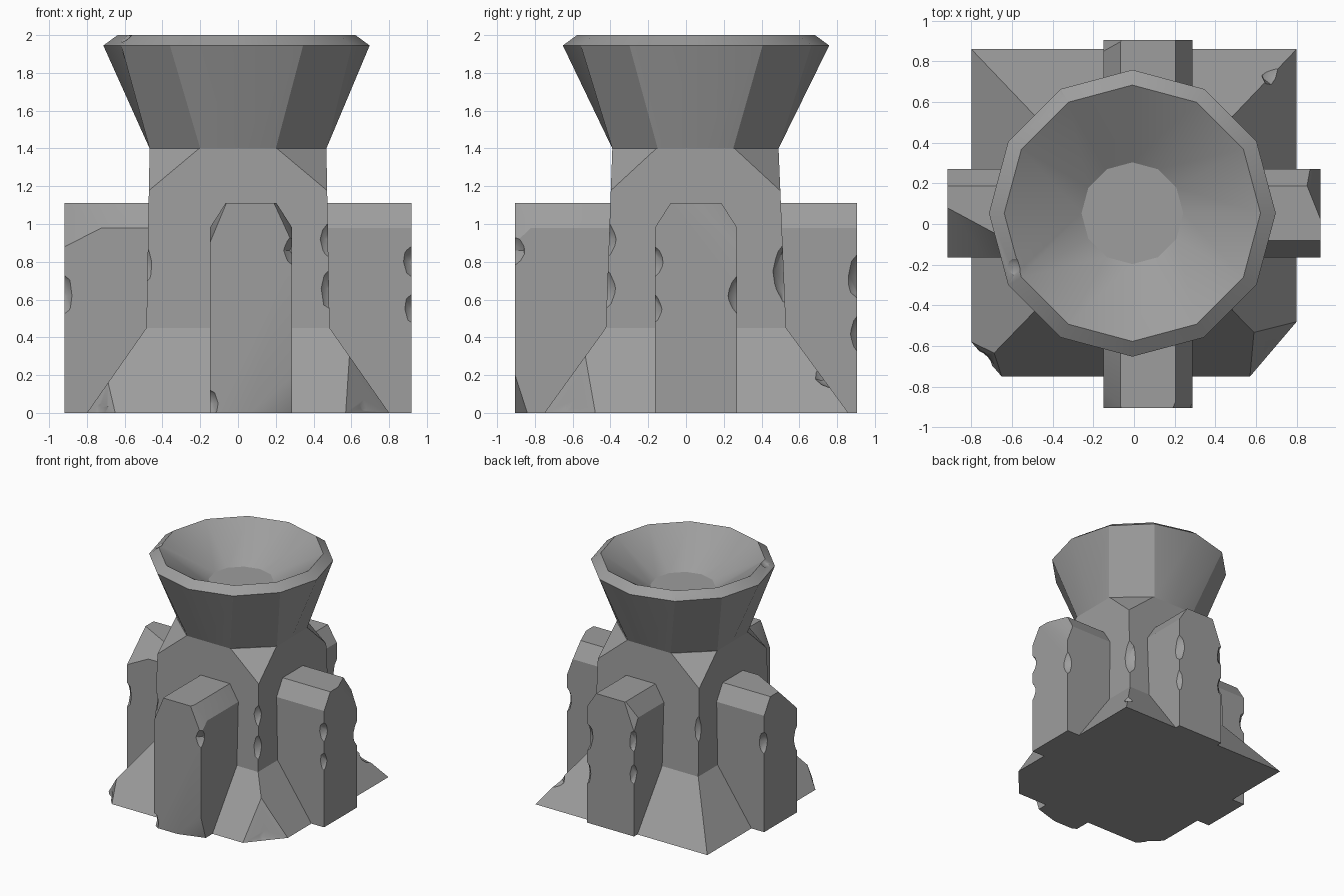
import bpy, bmesh, math, random
from mathutils import Vector

if "Cube" in bpy.data.objects:
    bpy.data.objects.remove(bpy.data.objects["Cube"])

random.seed(4)
CY = 0.053  # the tower sits slightly behind the centre

stone = bpy.data.materials.new("dark_stone")
stone.diffuse_color = (0.34, 0.34, 0.34, 1)
stone.use_nodes = True
stone.node_tree.nodes["Principled BSDF"].inputs["Base Color"].default_value = stone.diffuse_color


def finish(name, bm):
    bmesh.ops.recalc_face_normals(bm, faces=bm.faces[:])
    me = bpy.data.meshes.new(name)
    bm.to_mesh(me)
    bm.free()
    me.materials.append(stone)
    ob = bpy.data.objects.new(name, me)
    bpy.context.collection.objects.link(ob)
    return ob


def loft(rings):
    """Solid skinned through closed rings of points."""
    bm = bmesh.new()
    vs = [[bm.verts.new(p) for p in r] for r in rings]
    n = len(vs[0])
    for a, b in zip(vs, vs[1:]):
        for i in range(n):
            j = (i + 1) % n
            bm.faces.new((a[i], a[j], b[j], b[i]))
    bm.faces.new(vs[0][::-1])
    bm.faces.new(vs[-1])
    bmesh.ops.recalc_face_normals(bm, faces=bm.faces[:])
    return bm


def rect(x, y0, y1, z):
    return [(-x, y0, z), (x, y0, z), (x, y1, z), (-x, y1, z)]


def cut(bm, a, b, c):
    """Break a piece off a convex solid along the plane through three points."""
    a, b, c = Vector(a), Vector(b), Vector(c)
    mid = sum((v.co for v in bm.verts), Vector()) / len(bm.verts)
    n = (b - a).cross(c - a).normalized()
    if n.dot(mid - a) > 0:
        n = -n
    geom = bm.verts[:] + bm.edges[:] + bm.faces[:]
    res = bmesh.ops.bisect_plane(bm, geom=geom, plane_co=a, plane_no=n, clear_outer=True)
    edges = [e for e in res["geom_cut"] if isinstance(e, bmesh.types.BMEdge)]
    bmesh.ops.contextual_create(bm, geom=edges)


def chip(ob, spots):
    """Scoop small dents from edges: each spot is x, y, z, radius, height stretch."""
    for x, y, z, r, s in spots:
        bm = bmesh.new()
        bmesh.ops.create_icosphere(bm, subdivisions=2, radius=r * 1.1)
        for v in bm.verts:
            v.co *= random.uniform(0.95, 1.05)
            v.co = Vector((v.co.x + x, v.co.y + y, v.co.z * s + z))
        tool = finish("chip_cutter", bm)
        tool.hide_render = True
        mod = ob.modifiers.new("chip", "BOOLEAN")
        mod.operation, mod.solver, mod.object = "DIFFERENCE", "EXACT", tool
        bpy.context.view_layer.update()
        dg = bpy.context.evaluated_depsgraph_get()
        me = bpy.data.meshes.new_from_object(ob.evaluated_get(dg))
        ob.modifiers.clear()
        ob.data = me
        bpy.data.objects.remove(tool)


# flared square foot with two broken front corners
foot = loft([rect(0.80, -0.75, 0.86, 0), rect(0.485, -0.425, 0.53, 0.45)])
cut(foot, (0.57, -0.75, 0), (0.80, -0.48, 0), (0.59, -0.533, 0.30))
cut(foot, (-0.65, -0.75, 0), (-0.80, -0.58, 0), (-0.688, -0.634, 0.16))
foot = finish("flared_foot", foot)
chip(foot, [(0.76, -0.70, 0.10, 0.14, 1.0), (-0.79, -0.72, 0.03, 0.10, 1.0),
            (0.70, 0.76, 0.22, 0.08, 1.0)])

# square column, corners cut to meet the round bowl
col = loft([rect(0.485, -0.425, 0.53, 0.45), rect(0.468, -0.39, 0.49, 1.4)])
for sx in (-1, 1):
    for y, d in ((-0.395, 1), (0.495, -1)):
        cut(col, (sx * 0.20, y, 1.4), (sx * 0.47, y + d * 0.24, 1.4), (sx * 0.472, y, 1.18))
col = finish("column", col)
chip(col, [(0.54, -0.49, 0.92, 0.125, 1.2), (0.55, -0.49, 0.66, 0.125, 1.2),
           (-0.54, 0.59, 0.85, 0.12, 1.4), (0.53, 0.58, 0.75, 0.12, 1.6),
           (-0.55, -0.49, 0.80, 0.115, 1.5)])

# four buttresses with chamfered tops
PROFILE = [(-0.218, 0), (0.218, 0), (0.218, 0.98), (0.135, 1.11), (-0.135, 1.11), (-0.218, 0.98)]


def buttress(axis, side, centre, outer):
    rings = []
    for d in (0.38, outer):
        rings.append([(centre + u, side * d, z) if axis == "y" else (side * d, centre + u, z)
                      for u, z in PROFILE])
    return loft(rings)


front = buttress("y", -1, 0.069, 0.905)
cut(front, (-0.149, -0.905, 0.90), (-0.07, -0.905, 1.09), (-0.149, -0.83, 0.97))
cut(front, (0.287, -0.905, 0.90), (0.20, -0.905, 1.09), (0.287, -0.83, 0.97))
cut(front, (0.07, -0.905, 0), (0.287, -0.905, 0.20), (0.287, -0.84, 0))
front = finish("front_buttress", front)
chip(front, [(-0.20, -0.96, 0.05, 0.10, 1.0), (0.34, -0.95, 0.86, 0.10, 1.0)])

back = buttress("y", 1, 0.069, 0.905)
cut(back, (-0.149, 0.905, 0.88), (-0.06, 0.905, 1.11), (-0.149, 0.85, 0.98))
back = finish("back_buttress", back)
chip(back, [(-0.20, 0.96, 0.80, 0.10, 1.2), (-0.20, 0.96, 0.52, 0.10, 1.2),
            (0.34, 0.96, 0.72, 0.11, 1.4), (0.34, 0.96, 0.42, 0.10, 1.3)])

left = buttress("x", -1, CY, 0.918)
cut(left, (-0.918, -0.165, 0.88), (-0.72, -0.165, 0.98), (-0.918, 0.08, 1.11))
left = finish("left_buttress", left)
chip(left, [(-0.97, -0.22, 0.62, 0.10, 1.4), (-0.97, 0.32, 0.75, 0.10, 1.2)])

right = buttress("x", 1, CY, 0.918)
cut(right, (0.918, 0.27, 0.84), (0.918, 0.02, 1.11), (0.85, 0.19, 1.11))
right = finish("right_buttress", right)
chip(right, [(0.97, -0.22, 0.80, 0.105, 1.0), (0.97, -0.22, 0.55, 0.10, 1.1),
             (0.97, 0.32, 0.62, 0.10, 1.3)])


# twelve-sided bowl: flared cone, bevelled rim, hollow with a flat floor
def squared(c, width):
    """Snap a unit-circle coordinate to the cut-corner square of the column top."""
    return math.copysign(0 if abs(c) < 0.1 else 0.2 if abs(c) < 0.6 else width, c)


dirs = [(math.cos(i * math.pi / 6), math.sin(i * math.pi / 6)) for i in range(12)]
rings = [[(squared(c, 0.468), 0.05 + squared(s, 0.44), 1.4) for c, s in dirs]]
for r, z in ((0.705, 1.945), (0.63, 2.0), (0.25, 1.75)):
    rings.append([(-0.008 + r * c, CY + r * s, z) for c, s in dirs])
bowl = finish("bowl", loft(rings))
chip(bowl, [(0.55, -0.50, 1.94, 0.09, 1.0), (-0.63, -0.22, 2.05, 0.085, 1.0),
            (0.72, 0.25, 2.0, 0.08, 1.0), (-0.40, 0.68, 2.02, 0.08, 1.0)])

# soften shallow facets, keep the hard edges
for ob in bpy.context.scene.objects:
    ob.select_set(True)
    bpy.context.view_layer.objects.active = ob
bpy.ops.object.shade_smooth_by_angle(angle=math.radians(30))
